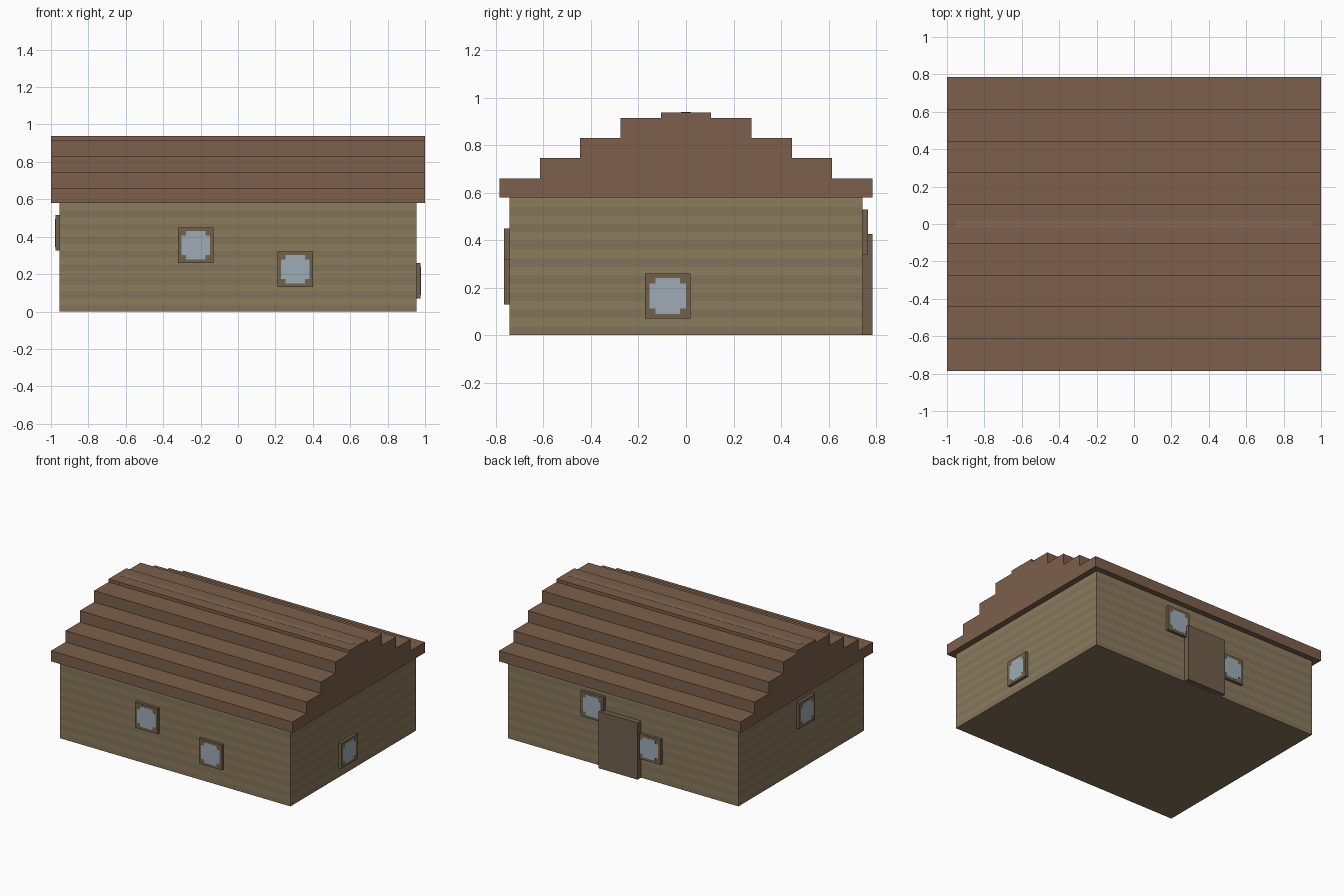
import bpy, bmesh, math
from mathutils import Matrix, Vector

if "Cube" in bpy.data.objects:
    bpy.data.objects.remove(bpy.data.objects["Cube"])


def material(name, rgb):
    m = bpy.data.materials.new(name)
    m.diffuse_color = (*rgb, 1)
    m.use_nodes = True
    m.node_tree.nodes["Principled BSDF"].inputs["Base Color"].default_value = m.diffuse_color
    return m


PLANK = material("plank", (0.26, 0.20, 0.11))
PLANK_DARK = material("plank_dark", (0.23, 0.175, 0.10))
FRAME = material("frame_wood", (0.165, 0.12, 0.07))
DOOR = material("door_wood", (0.16, 0.115, 0.07))
GLASS = material("glass", (0.34, 0.41, 0.46))
ROOF = material("roof_brown", (0.20, 0.115, 0.07))
RIDGE = material("ridge_brown", (0.23, 0.14, 0.09))


def finish(name, bm, *mats):
    bmesh.ops.recalc_face_normals(bm, faces=bm.faces)
    me = bpy.data.meshes.new(name)
    bm.to_mesh(me)
    bm.free()
    for m in mats:
        me.materials.append(m)
    ob = bpy.data.objects.new(name, me)
    bpy.context.collection.objects.link(ob)
    return ob


def box_bm(lo, hi):
    lo, hi = Vector(lo), Vector(hi)
    bm = bmesh.new()
    bmesh.ops.create_cube(bm, size=1, matrix=Matrix.Translation((lo + hi) / 2)
                          @ Matrix.Diagonal((*(hi - lo), 1)))
    return bm


def prism(name, points, vec, mat):
    bm = bmesh.new()
    a = [bm.verts.new(p) for p in points]
    b = [bm.verts.new(Vector(p) + Vector(vec)) for p in points]
    bm.faces.new(a)
    bm.faces.new(b[::-1])
    for i in range(len(a)):
        bm.faces.new((a[i - 1], a[i], b[i], b[i - 1]))
    return finish(name, bm, mat)


# Plank walls: one box cut into horizontal bands of two tones
WX, WY, WH = 0.955, 0.743, 0.58
walls = box_bm((-WX, -WY, 0), (WX, WY, WH))
band = 0.036
for i in range(1, 16):
    bmesh.ops.bisect_plane(walls, geom=walls.verts[:] + walls.edges[:] + walls.faces[:],
                           plane_co=(0, 0, i * band), plane_no=(0, 0, 1))
for f in walls.faces:
    f.material_index = 1 - int(f.calc_center_median().z / band) % 2
finish("walls", walls, PLANK, PLANK_DARK)

# Stepped roof: mirrored stair profile extruded along x
steps = [(0.785, 0.66), (0.615, 0.745), (0.445, 0.83), (0.275, 0.915), (0.105, 0.938)]
half, z0 = [], WH
for y, z in steps:
    half += [(y, z0), (y, z)]
    z0 = z
profile = half + [(-y, z) for y, z in reversed(half)]
prism("roof", [(-1, y, z) for y, z in profile], (2, 0, 0), ROOF)

# Paler strip along the ridge
finish("ridge_strip", box_bm((-0.96, -0.02, 0.93), (0.96, 0.02, 0.939)), RIDGE)


# Windows: square frame with notched glass, built facing -y and then turned
def window(name, u, z, turn, dist):
    s, g, n, d = 0.095, 0.076, 0.052, 0.022
    place = Matrix.Rotation(turn, 4, 'Z') @ Matrix.Translation((u, -dist, z))
    frame = finish(name + "_frame", box_bm((-s, -d, -s), (s, 0.01, s)), FRAME)
    quarter = [(g, n), (n, n), (n, g)]
    pts = []
    for sx, sz, rev in ((1, 1, 0), (-1, 1, 1), (-1, -1, 0), (1, -1, 1)):
        q = quarter[::-1] if rev else quarter
        pts += [(sx * a, -d - 0.001, sz * b) for a, b in q]
    glass = prism(name + "_glass", pts, (0, 0.01, 0), GLASS)
    for ob in (frame, glass):
        ob.data.transform(place)


QUARTER = math.pi / 2
window("front_window_left", -0.225, 0.354, 0, WY)
window("front_window_right", 0.307, 0.225, 0, WY)
window("right_window", -0.077, 0.165, QUARTER, WX)
window("left_window", 0.04, 0.42, -QUARTER, WX)
window("back_window_high", -0.243, 0.435, 2 * QUARTER, WY)
window("back_window_low", 0.229, 0.245, 2 * QUARTER, WY)

# Back door, overlapping both back windows
finish("door", box_bm((-0.148, WY - 0.01, 0), (0.175, 0.784, 0.425)), DOOR)
